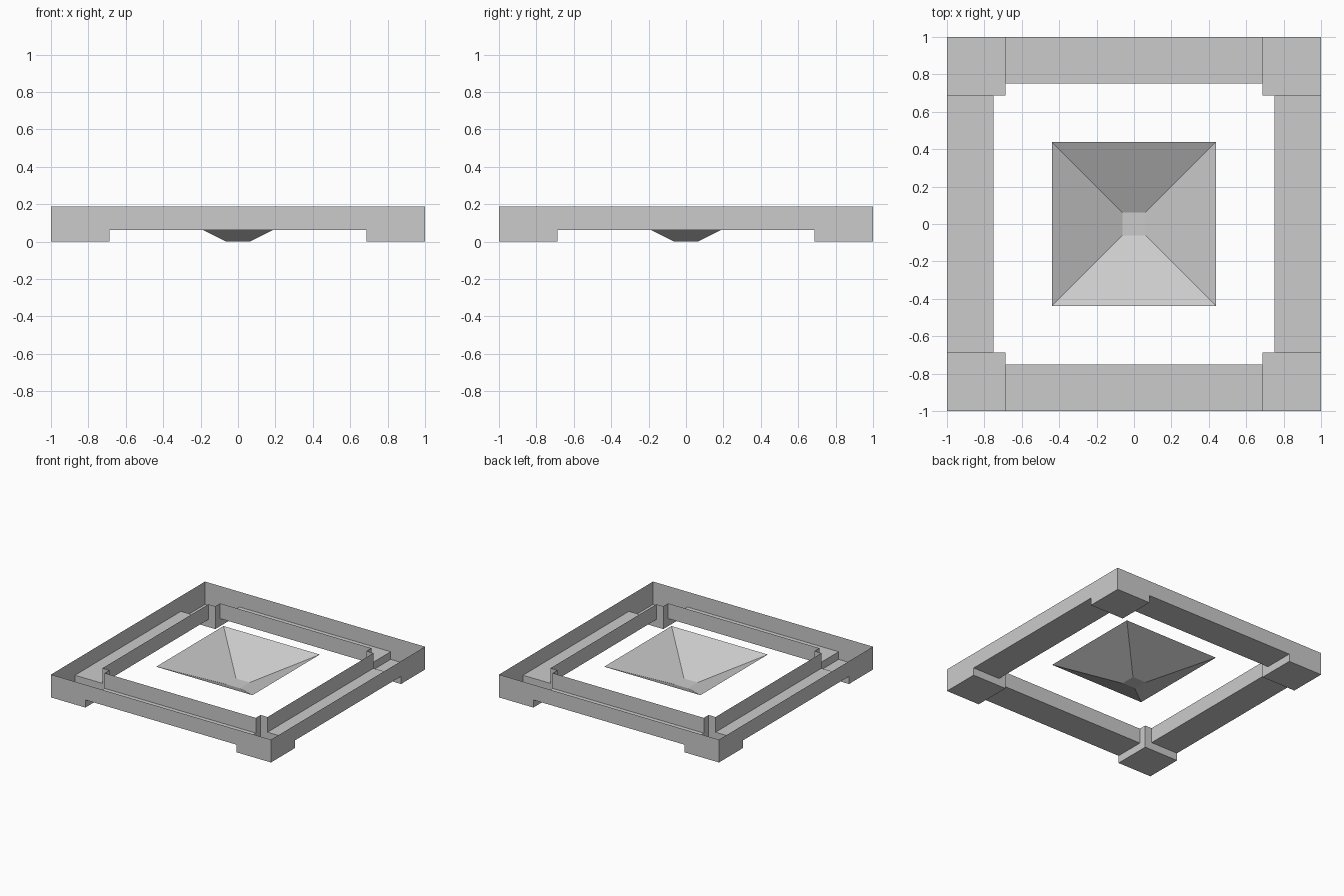
import bpy
import math

if "Cube" in bpy.data.objects:
    bpy.data.objects.remove(bpy.data.objects["Cube"])

A, B, C = 0.6875, 0.75, 1.0      # foot inner edge, rail inner edge, outer edge
LOW, TOP = 0.0625, 0.1875        # rail underside, rim height


def sheet(name, polys, turns=0):
    """Flat open sheets from polygons, turned about z by quarter turns."""
    verts, faces = [], []
    for poly in polys:
        faces.append(range(len(verts), len(verts) + len(poly)))
        verts += poly
    mesh = bpy.data.meshes.new(name)
    mesh.from_pydata(verts, [], [list(f) for f in faces])
    mesh.update()
    obj = bpy.data.objects.new(name, mesh)
    obj.rotation_euler.z = turns * math.pi / 2
    bpy.context.collection.objects.link(obj)
    return obj


def wall(p, q, z0, z1):
    return [(*p, z0), (*q, z0), (*q, z1), (*p, z1)]


def floor(x0, x1, y0, y1, z):
    """Panel facing down."""
    return [(x0, y0, z), (x0, y1, z), (x1, y1, z), (x1, y0, z)]


for i in range(4):
    # Outer skirt, notched between the feet
    sheet(f"outer_wall_{i}", [[(C, y, z) for y, z in (
        (-C, 0), (-A, 0), (-A, LOW), (A, LOW), (A, 0), (C, 0), (C, TOP), (-C, TOP))]], i)

    # Open-topped rail: raised floor and inner wall
    sheet(f"rail_{i}", [floor(B, C, -A, A, LOW), wall((B, A), (B, -A), LOW, TOP)], i)

    # Corner foot: lower floor, step walls and inner corner post
    sheet(f"corner_foot_{i}", [
        floor(A, C, A, C, 0),
        wall((A, C), (A, B), 0, LOW),
        wall((A, B), (A, A), 0, TOP),
        wall((A, A), (B, A), 0, TOP),
        wall((B, A), (C, A), 0, LOW),
    ], i)

# Central open dish: inverted truncated pyramid
S, L = 0.0625, 0.4375
corners = [(-1, -1), (1, -1), (1, 1), (-1, 1)]
sides = [floor(-S, S, -S, S, 0)]
for (x0, y0), (x1, y1) in zip(corners, corners[1:] + corners[:1]):
    sides.append([(x0 * S, y0 * S, 0), (x1 * S, y1 * S, 0),
                  (x1 * L, y1 * L, TOP), (x0 * L, y0 * L, TOP)])
sheet("central_dish", sides)
